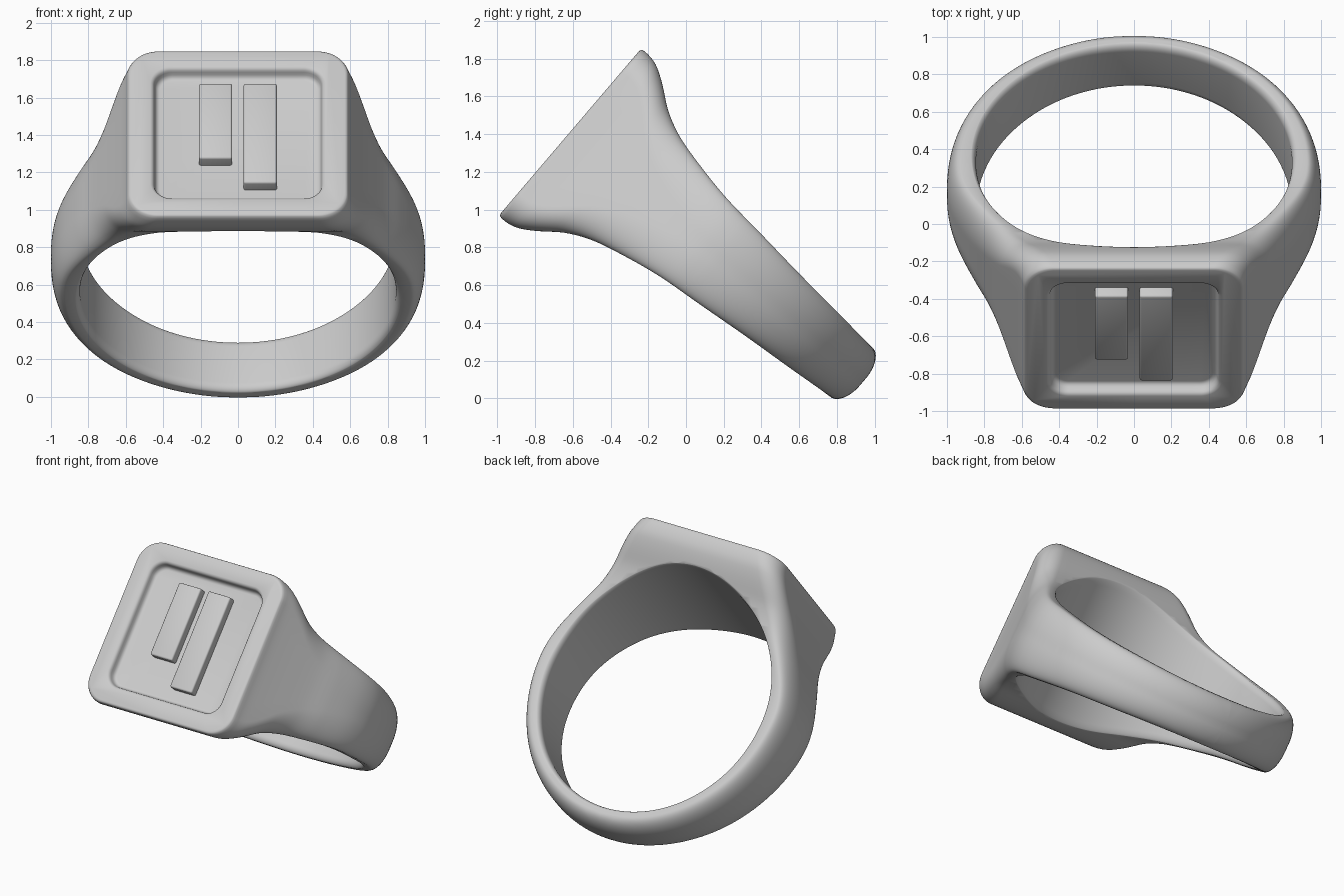
import bpy, bmesh
from math import sin, cos, acos, pi, sqrt, radians
from mathutils import Matrix

if "Cube" in bpy.data.objects:
    bpy.data.objects.remove(bpy.data.objects["Cube"])

# Local frame: x = across, y = along the finger, z = up through the face; then tilted
FRAME = Matrix.Translation((0, 0.163, 0.747)) @ Matrix.Rotation(radians(49.55), 4, 'X')
BOTTOM, R_EDGE, TOP = 1.018, 0.925, 1.023


def curve(pts, t):
    """Smooth interpolation through (t, value) points."""
    i = 0
    while i < len(pts) - 2 and t > pts[i + 1][0]:
        i += 1

    def slope(k):
        a, b = pts[max(k - 1, 0)], pts[min(k + 1, len(pts) - 1)]
        return (b[1] - a[1]) / (b[0] - a[0])
    (t0, v0), (t1, v1) = pts[i], pts[i + 1]
    d = t1 - t0
    u = min(max((t - t0) / d, 0), 1)
    return ((2*u**3 - 3*u*u + 1) * v0 + (u**3 - 2*u*u + u) * d * slope(i)
            + (3*u*u - 2*u**3) * v1 + (u**3 - u*u) * d * slope(i + 1))


def outline(corner, m=10):
    """Closed symmetric outline from one corner curve; straight sides subdivided."""
    (x0, y0), (x1, y1) = corner[0], corner[-1]
    quarter = [(x0, y0 * k / 3) for k in range(1, 3)] + corner
    quarter += [(x1 * (1 - k / m), y1) for k in range(1, m)]
    half = [(x0, 0)] + quarter + [(0, y1)] + [(-x, y) for x, y in reversed(quarter)]
    return half + [(-x, -y) for x, y in half]


def rounded(X, Y, rx, ry, n=16):
    a = [k * pi / 2 / n for k in range(n + 1)]
    return outline([(X - rx + rx * cos(t), Y - ry + ry * sin(t)) for t in a])


def band(h, Y, ry, n=16):
    """Slice through the lower band, whose crowned section is revolved."""
    h = abs(h)
    end = pi / 2 if h <= R_EDGE else acos((h - R_EDGE) / (1 - R_EDGE))
    pts = []
    for k in range(n + 1):
        t = end * k / n
        R = R_EDGE + (1 - R_EDGE) * cos(t)
        pts.append((sqrt(max(R * R - h * h, 1e-8)), Y - ry + ry * sin(t)))
    return outline(pts)


def loft(name, rings):
    """rings: list of closed 3D outlines, first to last."""
    bm = bmesh.new()
    rows = [[bm.verts.new(p) for p in r] for r in rings]
    n = len(rows[0])
    for a, b in zip(rows, rows[1:]):
        for i in range(n):
            j = (i + 1) % n
            bm.faces.new((a[i], a[j], b[j], b[i]))
    bm.faces.new(rows[0][::-1])
    bm.faces.new(rows[-1])
    return finish(name, bm)


def flat(z, pts):
    return [(x, y, z) for x, y in pts]


def finish(name, bm):
    bmesh.ops.recalc_face_normals(bm, faces=bm.faces)
    me = bpy.data.meshes.new(name)
    bm.to_mesh(me)
    bm.free()
    ob = bpy.data.objects.new(name, me)
    bpy.context.collection.objects.link(ob)
    ob.matrix_world = FRAME
    return ob


def activate(ob):
    bpy.ops.object.select_all(action='DESELECT')
    ob.select_set(True)
    bpy.context.view_layer.objects.active = ob


def smooth(ob):
    activate(ob)
    bpy.ops.object.shade_smooth_by_angle(angle=radians(40))


def cut(ob, cutter):
    m = ob.modifiers.new("cut", 'BOOLEAN')
    m.operation, m.solver, m.object = 'DIFFERENCE', 'EXACT', cutter
    activate(ob)
    bpy.ops.object.modifier_apply(modifier=m.name)
    bpy.data.objects.remove(cutter)


# Ring body: stacked outlines from the bottom of the band to the signet face
LENGTH = [(-1.03, .167), (-.89, .175), (-.67, .195), (-.39, .218), (-.1, .247), (.18, .275),
          (.44, .326), (.58, .366), (.70, .425), (.80, .50), (.85, .535), (.91, .568),
          (.97, .582), (TOP, .582)]
WIDTH = [(-.1, .995), (0, 1), (.12, .988), (.25, .95), (.42, .872), (.58, .785), (.76, .697),
         (.9, .632), (.97, .602), (TOP, .585)]
rings = []
heights = [-cos(k * pi / 2 / 50) for k in range(1, 50)] + [k / 44 for k in range(45)]
for u in [-.9999] + heights:
    h = u * BOTTOM if u < 0 else u
    L = curve(LENGTH, h)
    t = min(max((h - .05) / .87, 0), 1)
    t = t * t * (3 - 2 * t)
    ry = .85 * L * (1 - t) + .16 * t
    rx = (1 - R_EDGE) * (1 - t) + .16 * t
    rings.append(flat(h, band(u, L, ry) if u < 0 else rounded(curve(WIDTH, h), L, rx, ry)))
# softened rim of the face
for dz, inset in ((.008, .003), (.003, .008), (0, .017)):
    rings.append(flat(TOP - dz, rounded(.588 - inset, .582 - inset, .16, .16)))
ring_body = loft("ring_body", rings)

# Finger hole: round, set a little low, flaring to round off the band edges
N, FLARE, ROLL, RADIUS, DROP = 160, .035, .05, .845, .042
profile = [(1 - sin(a), 1 - cos(a)) for a in (k * pi / 2 / 8 for k in range(9))][::-1]
stations = [None] + profile        # None = far end of the cutter
hole = []
for side in (-1, 1):
    part = []
    for s in stations:
        ring = []
        for k in range(N):
            a = 2 * pi * k / N
            roll, flare = s or (0, 1)
            r = RADIUS + FLARE * (1 - .8 * max(0, sin(a))) * flare
            z = r * sin(a) - DROP
            y = curve(LENGTH, z) - ROLL * roll + .002 if s else 1
            ring.append((r * cos(a), side * y, z))
        part.append(ring)
    hole += part if side < 0 else part[::-1]
cut(ring_body, loft("finger_hole", hole))

# Recessed panel with softened rim and floor edge
panel = [(-.062, .418), (-.06, .427), (-.054, .436), (-.042, .443), (-.025, .447),
         (-.013, .451), (-.005, .458), (.0005, .470), (.05, .470)]
cut(ring_body, loft("panel_cutter",
                    [flat(TOP + z, rounded(s, s, s - .35, s - .35)) for z, s in panel]))
smooth(ring_body)

# Two raised bars on the panel
for name, x, y0, y1 in (("short_bar", -.12, -.175, .352), ("long_bar", .119, -.348, .352)):
    bm = bmesh.new()
    bmesh.ops.create_cube(bm, size=1, matrix=Matrix.Translation((x, (y0 + y1) / 2, TOP - .04))
                          @ Matrix.Diagonal((.178, y1 - y0, .08, 1)))
    edges = [e for e in bm.edges if max(v.co.z for v in e.verts) > TOP - .01]
    bmesh.ops.bevel(bm, geom=edges, offset=.012, segments=3, profile=.5, affect='EDGES')
    smooth(finish(name, bm))
